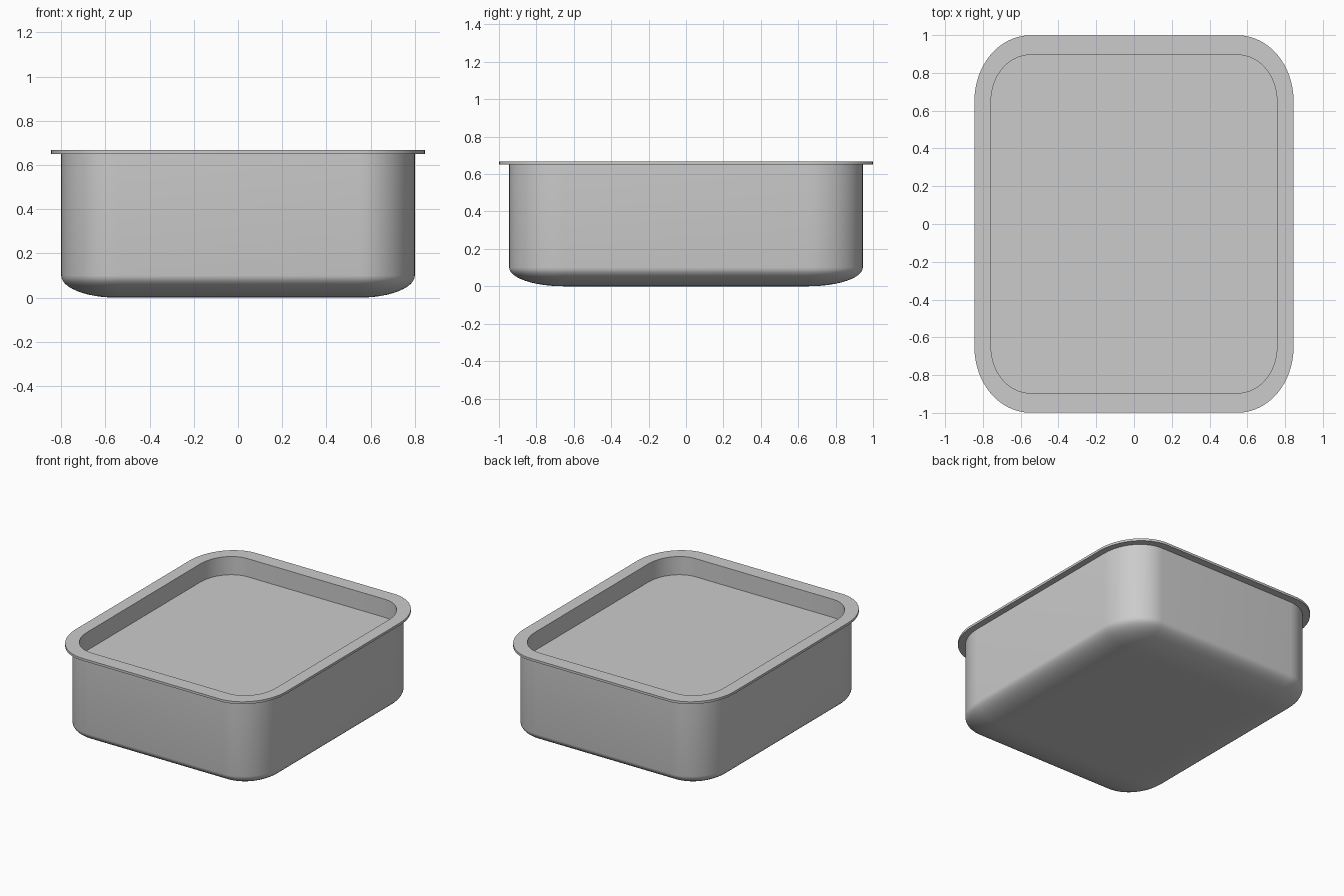
import bpy, bmesh
from math import sin, cos, pi, radians

if "Cube" in bpy.data.objects:
    bpy.data.objects.remove(bpy.data.objects["Cube"])

CORE_X, CORE_Y = 0.55, 0.65   # centres of the rounded corners
STRETCH = 1.182               # corners are longer in y than in x
STEPS = 16                    # segments per corner


def outline(r, z):
    """Rounded rectangle whose corners have radius r (stretched in y)."""
    pts = []
    for q, (sx, sy) in enumerate([(1, 1), (-1, 1), (-1, -1), (1, -1)]):
        for i in range(STEPS + 1):
            a = (q + i / STEPS) * pi / 2
            pts.append((sx * CORE_X + r * cos(a),
                        sy * CORE_Y + r * STRETCH * sin(a), z))
    return pts


def loft(name, profile):
    """Skin a closed solid through outlines given as (radius, height)."""
    bm = bmesh.new()
    rings = [[bm.verts.new(p) for p in outline(r, z)] for r, z in profile]
    n = len(rings[0])
    for a, b in zip(rings, rings[1:]):
        for i in range(n):
            j = (i + 1) % n
            bm.faces.new((a[i], a[j], b[j], b[i]))
    bm.faces.new(rings[0][::-1])
    bm.faces.new(rings[-1])
    bmesh.ops.remove_doubles(bm, verts=bm.verts, dist=1e-5)
    bmesh.ops.recalc_face_normals(bm, faces=bm.faces)
    mesh = bpy.data.meshes.new(name)
    bm.to_mesh(mesh)
    bm.free()
    ob = bpy.data.objects.new(name, mesh)
    bpy.context.collection.objects.link(ob)
    bpy.context.view_layer.objects.active = ob
    ob.select_set(True)
    bpy.ops.object.shade_smooth_by_angle(angle=radians(35))
    ob.select_set(False)
    return ob


# Rounded underside, then walls, flange and the shallow recess on top
underside = [(0.25 * sin(t * pi / 24), 0.10 * (1 - cos(t * pi / 24))) for t in range(13)]
walls = [(0.25, 0.65)]
flange = [(0.295, 0.65), (0.295, 0.667), (0.207, 0.667)]
recess = [(0.207, 0.535)]
loft("tray", underside + walls + flange + recess)
